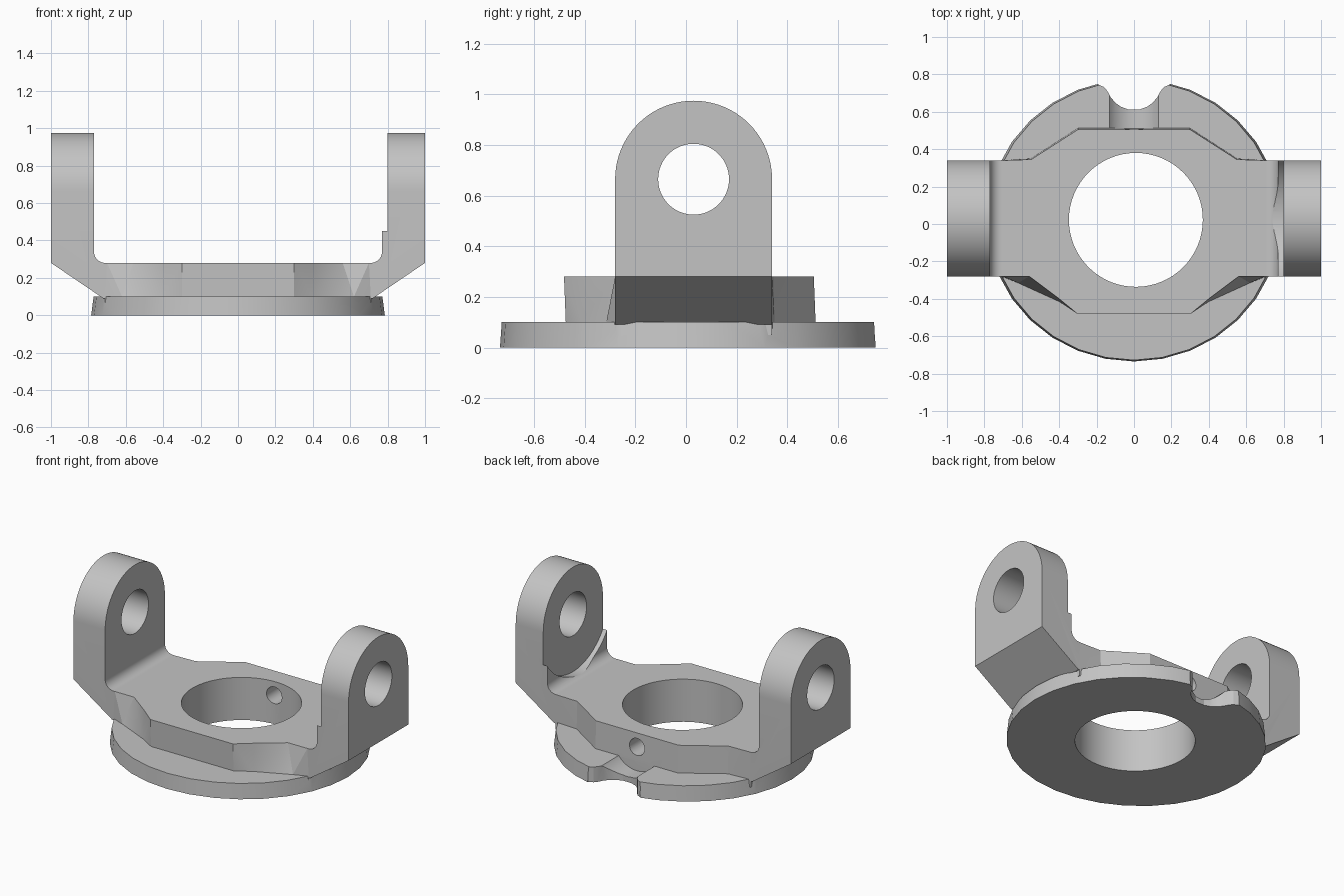
import bpy, bmesh, math
from mathutils import Matrix, Vector

cube = bpy.data.objects.get("Cube")
if cube:
    bpy.data.objects.remove(cube, do_unlink=True)

metal = bpy.data.materials.new("plain grey")
metal.use_nodes = True
GREY = (0.55, 0.55, 0.55, 1)
metal.diffuse_color = GREY
metal.node_tree.nodes["Principled BSDF"].inputs["Base Color"].default_value = GREY


def make(name, bm):
    bmesh.ops.recalc_face_normals(bm, faces=bm.faces[:])
    mesh = bpy.data.meshes.new(name)
    bm.to_mesh(mesh)
    bm.free()
    mesh.materials.append(metal)
    ob = bpy.data.objects.new(name, mesh)
    bpy.context.collection.objects.link(ob)
    return ob


def loft(name, loops):
    """Closed solid through matching loops of points."""
    bm = bmesh.new()
    rings = [[bm.verts.new(p) for p in loop] for loop in loops]
    n = len(rings[0])
    for a, b in zip(rings, rings[1:]):
        for i in range(n):
            j = (i + 1) % n
            quad = bm.faces.new((a[i], a[j], b[j], b[i]))
            if abs((b[i].co - a[i].co).cross(a[j].co - a[i].co).normalized().dot(
                    b[j].co - a[i].co)) > 1e-5:
                bmesh.ops.triangulate(bm, faces=[quad])
    bm.faces.new(rings[0])
    bm.faces.new(rings[-1])
    return make(name, bm)


def prism(name, outline, axis, low, high):
    """Extrude a 2D outline along the given axis."""
    def place(p, d):
        co = list(p)
        co.insert(axis, d)
        return co
    return loft(name, [[place(p, d) for p in outline] for d in (low, high)])


def arc(cx, cy, r, start, end, steps):
    angles = [math.radians(start + (end - start) * i / steps) for i in range(steps + 1)]
    return [(cx + r * math.cos(a), cy + r * math.sin(a)) for a in angles]


def rod(name, cx, cy, r, axis, low, high, sides=64):
    return prism(name, arc(cx, cy, r, 0, 360, sides)[:-1], axis, low, high)


def combine(target, other, operation):
    mod = target.modifiers.new("join", 'BOOLEAN')
    mod.operation = operation
    mod.solver = 'EXACT'
    mod.object = other
    other.hide_render = True
    bpy.context.view_layer.objects.active = target
    bpy.ops.object.modifier_apply(modifier=mod.name)
    bpy.data.objects.remove(other, do_unlink=True)


# Tapered round flange
def ring(rx, ry, z):
    return [(rx * x, 0.02 + ry * y, z) for x, y in arc(0, 0, 1, 0, 360, 32)[:-1]]


yoke = loft("yoke_bracket", [ring(0.785, 0.755, 0), ring(0.772, 0.748, 0.1)])

# Faceted hub plate, mirrored left to right
foot = [(0.3, -0.475), (0.4, -0.415), (0.62, -0.315), (0.71, -0.28),
        (0.71, 0.34), (0.55, 0.35), (0.3, 0.512)]
top = [(0.3, -0.482), (0.4, -0.4), (0.56, -0.28), (0.7, -0.28),
       (0.7, 0.34), (0.55, 0.345), (0.3, 0.505)]


def mirrored(half, z):
    return [(x, y, z) for x, y in half] + [(-x, y, z) for x, y in reversed(half)]


hub = loft("hub", [mirrored(foot, 0.05), mirrored(foot, 0.1), mirrored(top, 0.28)])
combine(yoke, hub, 'UNION')

# Two arms with rounded ears and a filleted inner corner
AXIS_Y, AXIS_Z, EAR = 0.03, 0.665, 0.31
for side, name in ((1, "left_arm"), (-1, "right_arm")):
    profile = [(0.5, 0.09), (0.72, 0.09), (1, 0.28), (1, 1.1), (0.77, 1.1)]
    profile += arc(0.71, 0.34, 0.06, 0, -90, 8) + [(0.5, 0.28)]
    arm = prism(name, [(side * x, z) for x, z in profile], 1, -0.4, 0.4)
    ear = arc(AXIS_Y, AXIS_Z, EAR, 0, 180, 40)
    ear += [(AXIS_Y - EAR, -0.1), (AXIS_Y + EAR, -0.1)]
    combine(arm, prism("ear_outline", ear, 0, -1.2, 1.2), 'INTERSECT')
    if side == 1:
        # Round spot face on the inner side of one arm
        combine(arm, rod("spot_face", AXIS_Y, AXIS_Z, 0.377, 0, 0.6, 0.8), 'DIFFERENCE')
    combine(yoke, arm, 'UNION')

# Pivot holes, central bore and small radial hole
combine(yoke, rod("pivot_hole", AXIS_Y, AXIS_Z, 0.14, 0, -1.2, 1.2), 'DIFFERENCE')
combine(yoke, rod("bore", 0.01, 0.022, 0.358, 2, -0.2, 0.5), 'DIFFERENCE')
combine(yoke, rod("radial_hole", 0, 0.19, 0.055, 1, 0.2, 0.6, 32), 'DIFFERENCE')

# Clearance groove and flared notch at the back of the flange
combine(yoke, rod("groove", 0, 0.2, 0.165, 1, 0.512, 0.9), 'DIFFERENCE')
half = [(0.03, 0.612), (0.07, 0.627), (0.1, 0.648), (0.125, 0.678),
        (0.142, 0.71), (0.16, 0.732), (0.19, 0.745), (0.19, 0.9)]
notch = half + [(-x, y) for x, y in reversed(half)]
combine(yoke, prism("notch", notch, 2, -0.1, 0.25), 'DIFFERENCE')

# Smooth round surfaces, crisp edges
bpy.ops.object.select_all(action='DESELECT')
yoke.select_set(True)
bpy.context.view_layer.objects.active = yoke
bpy.ops.object.shade_smooth_by_angle(angle=math.radians(20))
